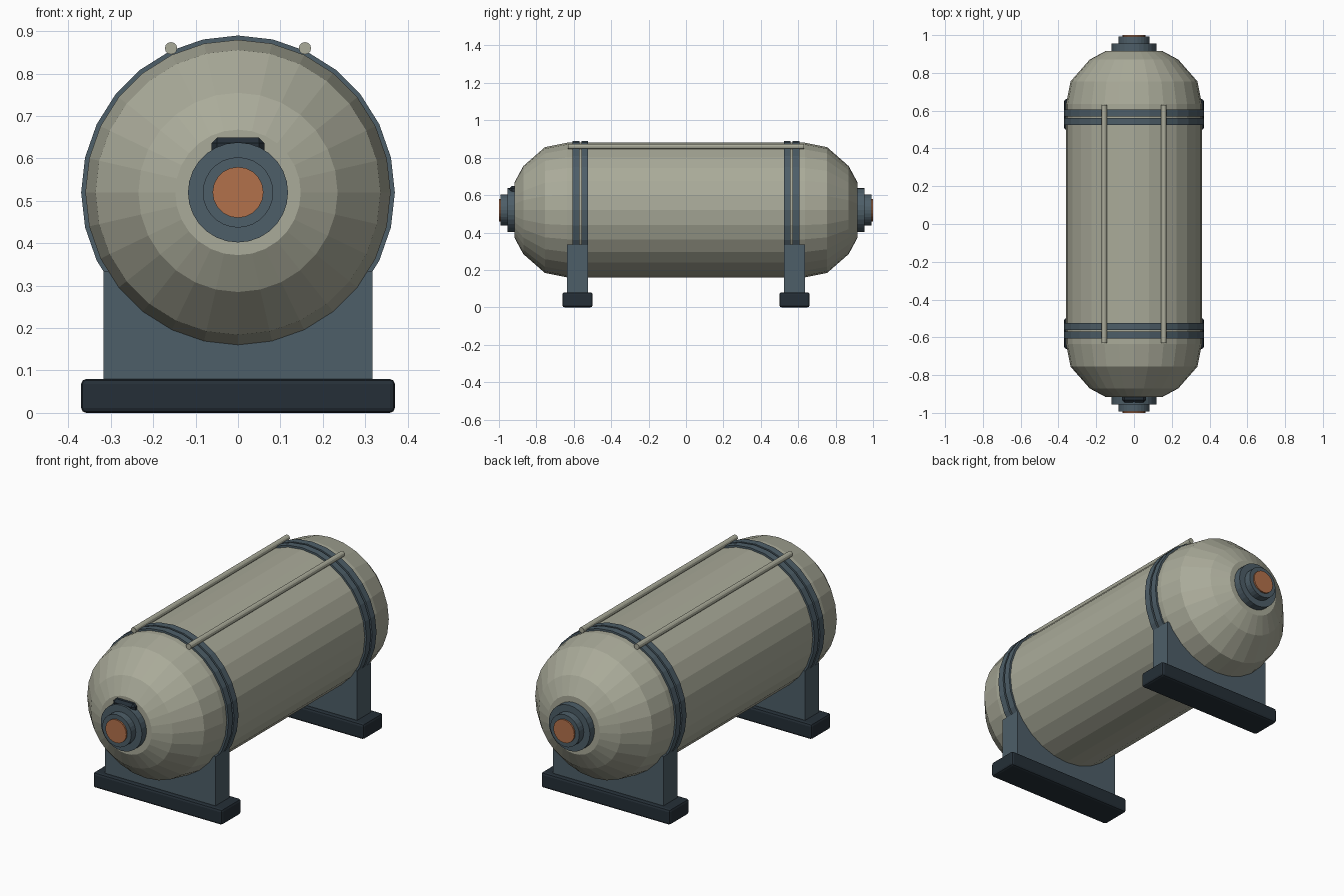
import bpy, bmesh
from math import sin, cos, tau

AXIS_Z = 0.52

default = bpy.data.objects.get("Cube")
if default:
    bpy.data.objects.remove(default, do_unlink=True)


def material(name, rgb):
    mat = bpy.data.materials.new(name)
    mat.use_nodes = True
    mat.diffuse_color = (*rgb, 1)
    mat.node_tree.nodes["Principled BSDF"].inputs["Base Color"].default_value = (*rgb, 1)
    return mat


SHELL = material("pale olive grey", (0.40, 0.405, 0.32))
STEEL = material("slate blue", (0.075, 0.112, 0.138))
DARK = material("dark navy", (0.018, 0.028, 0.038))
COPPER = material("copper", (0.45, 0.165, 0.07))


def finish(name, bm, mat):
    bmesh.ops.recalc_face_normals(bm, faces=bm.faces)
    mesh = bpy.data.meshes.new(name)
    bm.to_mesh(mesh)
    bm.free()
    mesh.materials.append(mat)
    obj = bpy.data.objects.new(name, mesh)
    bpy.context.collection.objects.link(obj)
    return obj


def lathe(name, profile, sides, mat, x=0, z=AXIS_Z):
    """Revolve (radius, y) points about a line along y and cap both ends."""
    bm = bmesh.new()
    rings = [[bm.verts.new((x + r * sin(tau * i / sides), y, z + r * cos(tau * i / sides)))
              for i in range(sides)] for r, y in profile]
    for a, b in zip(rings, rings[1:]):
        for i in range(sides):
            j = (i + 1) % sides
            bm.faces.new((a[i], a[j], b[j], b[i]))
    bm.faces.new(rings[0])
    bm.faces.new(rings[-1])
    return finish(name, bm, mat)


def box(name, size, centre, mat, bevel=0, segments=2):
    bm = bmesh.new()
    bmesh.ops.create_cube(bm, size=1)
    bmesh.ops.scale(bm, vec=size, verts=bm.verts)
    bmesh.ops.translate(bm, vec=centre, verts=bm.verts)
    obj = finish(name, bm, mat)
    if bevel:
        mod = obj.modifiers.new("edge", "BEVEL")
        mod.width = bevel
        mod.segments = segments
    return obj


# Tank shell with domed ends
dome = [(0.36, 0.635), (0.336, 0.755), (0.235, 0.87), (0.148, 0.917)]
lathe("tank_shell", [(r, -y) for r, y in reversed(dome)] + dome, 28, SHELL)

for side, end in ((-1, "front"), (1, "back")):
    # Stepped end fitting and copper plug
    lathe(end + "_flange", [(0.118, side * 0.90), (0.118, side * 0.955)], 28, STEEL)
    lathe(end + "_nozzle", [(0.083, side * 0.95), (0.083, side * 0.992)], 28, STEEL)
    lathe(end + "_plug", [(0.06, side * 0.98), (0.06, side)], 20, COPPER)

    # Paired straps around the shell
    for place, y in (("inner", 0.542), ("outer", 0.588)):
        lathe(f"{end}_{place}_strap",
              [(0.37, side * (y - 0.018)), (0.37, side * (y + 0.018))], 28, STEEL)

    # Saddle support on a bevelled foot
    box(end + "_saddle", (0.634, 0.114, 0.265), (0, side * 0.58, 0.2025), STEEL)
    box(end + "_foot", (0.74, 0.162, 0.08), (0, side * 0.58, 0.04), DARK, 0.012)

# Top rails
for x, label in ((0.158, "left"), (-0.158, "right")):
    lathe(label + "_rail", [(0.0145, -0.63), (0.0145, 0.63)], 12, SHELL, x, 0.86)

# Valve block above the front fitting
box("valve_block", (0.126, 0.06, 0.08), (0, -0.915, 0.61), DARK, 0.014, 1)
